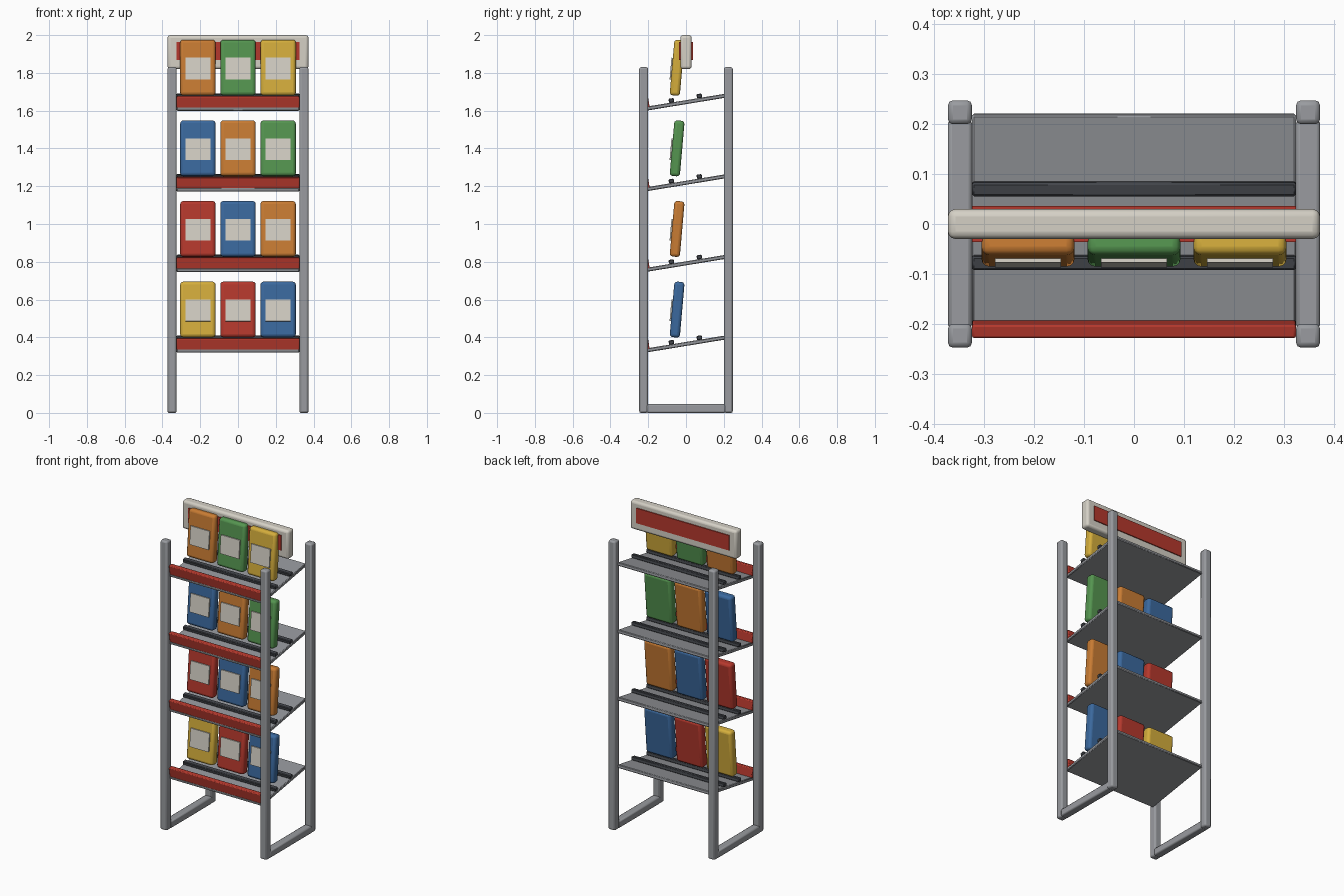
import bpy
from math import radians
from mathutils import Matrix, Vector

cube = bpy.data.objects.get("Cube")
if cube:
    bpy.data.objects.remove(cube, do_unlink=True)


def material(name, rgb):
    m = bpy.data.materials.new(name)
    m.use_nodes = True
    m.diffuse_color = (*rgb, 1)
    bsdf = next(n for n in m.node_tree.nodes if n.type == "BSDF_PRINCIPLED")
    bsdf.inputs["Base Color"].default_value = (*rgb, 1)
    return m


STEEL = material("steel grey", (0.32, 0.33, 0.35))
SHELF = material("shelf grey", (0.29, 0.30, 0.32))
RED = material("red", (0.46, 0.04, 0.026))
CREAM = material("cream", (0.66, 0.63, 0.56))
RUBBER = material("dark rubber", (0.055, 0.06, 0.07))
PACK_COLOURS = [
    material("yellow", (0.66, 0.42, 0.045)),
    RED,
    material("blue", (0.043, 0.14, 0.34)),
    material("orange", (0.58, 0.20, 0.033)),
    material("green", (0.09, 0.30, 0.08)),
]


def box(name, size, place, mat, bevel=0.0, segments=2, frame=Matrix()):
    """Bevelled box, placed within a local frame."""
    bpy.ops.mesh.primitive_cube_add(size=1)
    ob = bpy.context.object
    ob.name = ob.data.name = name
    ob.data.transform(Matrix.Diagonal((*size, 1)))
    ob.matrix_world = frame @ Matrix.Translation(Vector(place))
    ob.data.materials.append(mat)
    if bevel:
        mod = ob.modifiers.new("Rounded edges", "BEVEL")
        mod.width = bevel
        mod.segments = segments
        bpy.ops.object.shade_smooth_by_angle(angle=radians(30))
    return ob


def tilted(place, degrees):
    return Matrix.Translation(Vector(place)) @ Matrix.Rotation(radians(degrees), 4, "X")


# Side frames: two posts joined by a floor rail
for side, x in (("left", 0.349), ("right", -0.349)):
    for end, y in (("front", -0.224), ("back", 0.224)):
        box(f"{side}_{end}_post", (0.048, 0.048, 1.83), (x, y, 0.915), STEEL, 0.01)
    box(f"{side}_floor_rail", (0.048, 0.42, 0.046), (x, 0, 0.023), STEEL, 0.008)

# Sloping shelves with lip, rubber strips and a row of packs
for row in range(4):
    z = 0.365 + row * 0.4267
    slope = tilted((0, 0, z), 9.3)
    box(f"shelf_{row + 1}", (0.65, 0.446, 0.021), (0, 0, 0), SHELF, 0.004, 1, slope)
    box(f"shelf_lip_{row + 1}", (0.65, 0.028, 0.065), (0, -0.208, 0.033), RED, 0.005, 2, slope)
    for end, y in (("front", -0.075), ("back", 0.075)):
        box(f"{end}_strip_{row + 1}", (0.65, 0.028, 0.023), (0, y, 0.021), RUBBER, 0.004, 1, slope)

    for col in range(3):
        lean = tilted(((col - 1) * 0.2125, -0.047, z + 0.182), -5)
        tag = f"{row + 1}_{col + 1}"
        box(f"pack_{tag}", (0.187, 0.054, 0.295), (0, 0, 0),
            PACK_COLOURS[(row + col) % 5], 0.016, 3, lean)
        box(f"pack_label_{tag}", (0.133, 0.009, 0.115), (0, -0.030, -0.007), CREAM, frame=lean)

# Header board with a red panel on each face
box("header_board", (0.746, 0.06, 0.18), (0, 0, 1.91), CREAM, 0.015, 3)
for face, y in (("front", -0.032), ("back", 0.032)):
    box(f"{face}_header_panel", (0.65, 0.008, 0.095), (0, y, 1.917), RED)
